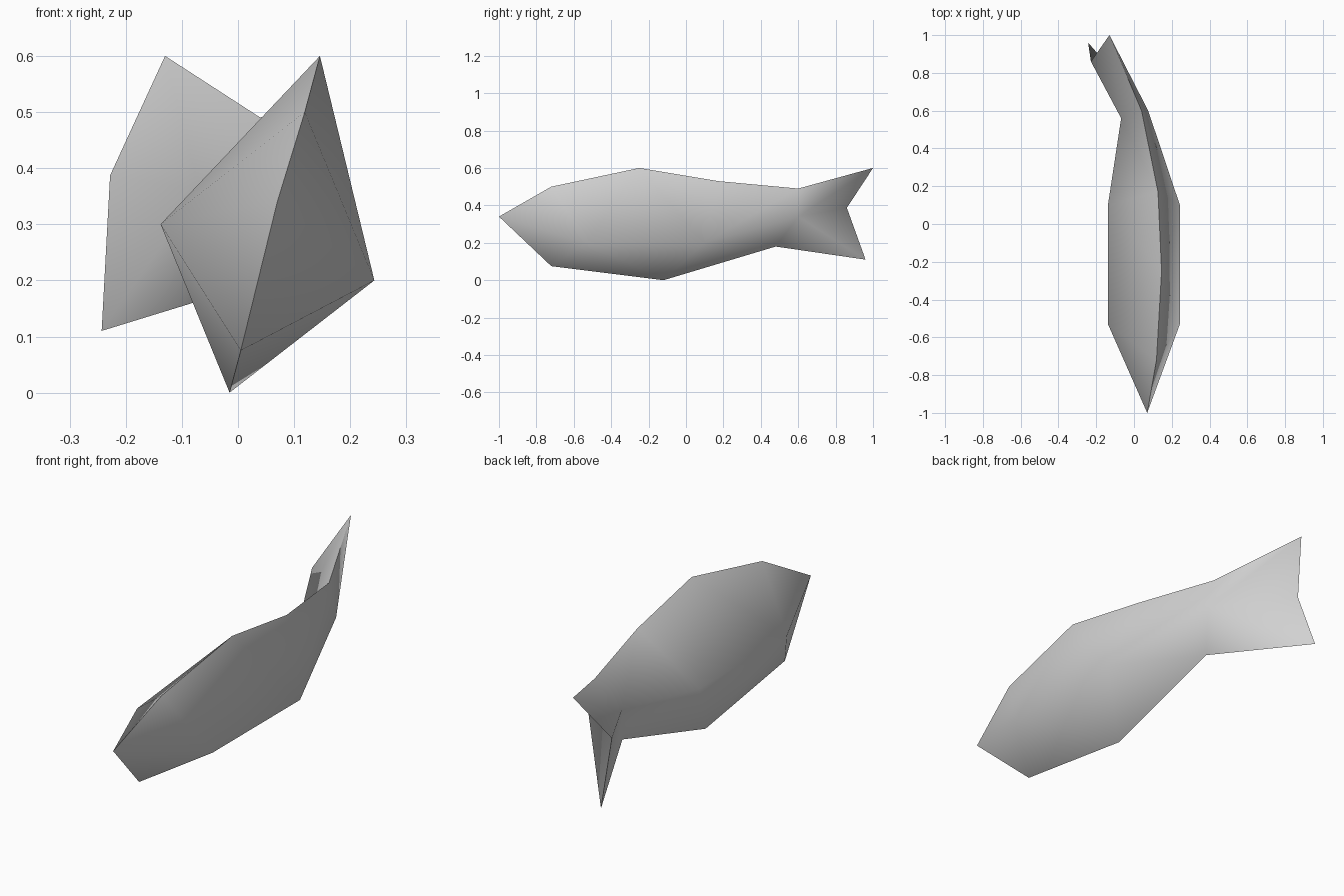
import bpy
import bmesh
import math

cube = bpy.data.objects.get("Cube")
if cube:
    bpy.data.objects.remove(cube, do_unlink=True)

# Single plain grey
grey = bpy.data.materials.new("plain_grey")
grey.use_nodes = True
colour = (0.64, 0.64, 0.64, 1)
grey.diffuse_color = colour
grey.node_tree.nodes["Principled BSDF"].inputs["Base Color"].default_value = colour

bm = bmesh.new()


def path(*points):
    return [bm.verts.new(p) for p in points]


def bridge(a, b):
    """Fill a triangle strip between two paths, advancing along y."""
    i = j = 0
    while i < len(a) - 1 or j < len(b) - 1:
        step_a = j == len(b) - 1 or (i < len(a) - 1 and a[i + 1].co.y <= b[j + 1].co.y)
        third = a[i + 1] if step_a else b[j + 1]
        bm.faces.new((a[i], b[j], third))
        i, j = (i + 1, j) if step_a else (i, j + 1)


# Four lengthwise ridges of the leaning, curved body
nose = bm.verts.new((0.07, -1, 0.34))
back = path((0.119, -0.72, 0.5), (0.146, -0.25, 0.6), (0.127, 0.17, 0.53), (0.04, 0.6, 0.49))
belly = path((0.005, -0.72, 0.075), (-0.015, -0.12, 0), (-0.015, 0.48, 0.18))
side_pos = path((0.243, -0.53, 0.2), (0.243, 0.1, 0.2), (0.075, 0.6, 0.34))
side_neg = path((-0.138, -0.53, 0.3), (-0.138, 0.1, 0.3), (-0.068, 0.56, 0.36))

# Forked tail rim: upper tip, notch, lower tip
tail = path((-0.13, 1, 0.6), (-0.228, 0.86, 0.387), (-0.243, 0.96, 0.11))

for side in (side_pos, side_neg):
    for ridge in (back, belly):
        bm.faces.new((nose, ridge[0], side[0]))
        bridge(ridge, side)
    # Tail faces fan out from the end of the side ridge
    rim = [back[-1], *tail, belly[-1]]
    for a, b in zip(rim, rim[1:]):
        bm.faces.new((side[-1], a, b))

bmesh.ops.recalc_face_normals(bm, faces=bm.faces)
mesh = bpy.data.meshes.new("fish_body")
bm.to_mesh(mesh)
bm.free()
mesh.materials.append(grey)

fish = bpy.data.objects.new("fish_body", mesh)
bpy.context.collection.objects.link(fish)
bpy.ops.object.select_all(action="DESELECT")
fish.select_set(True)
bpy.context.view_layer.objects.active = fish
bpy.ops.object.shade_smooth_by_angle(angle=math.radians(85))
